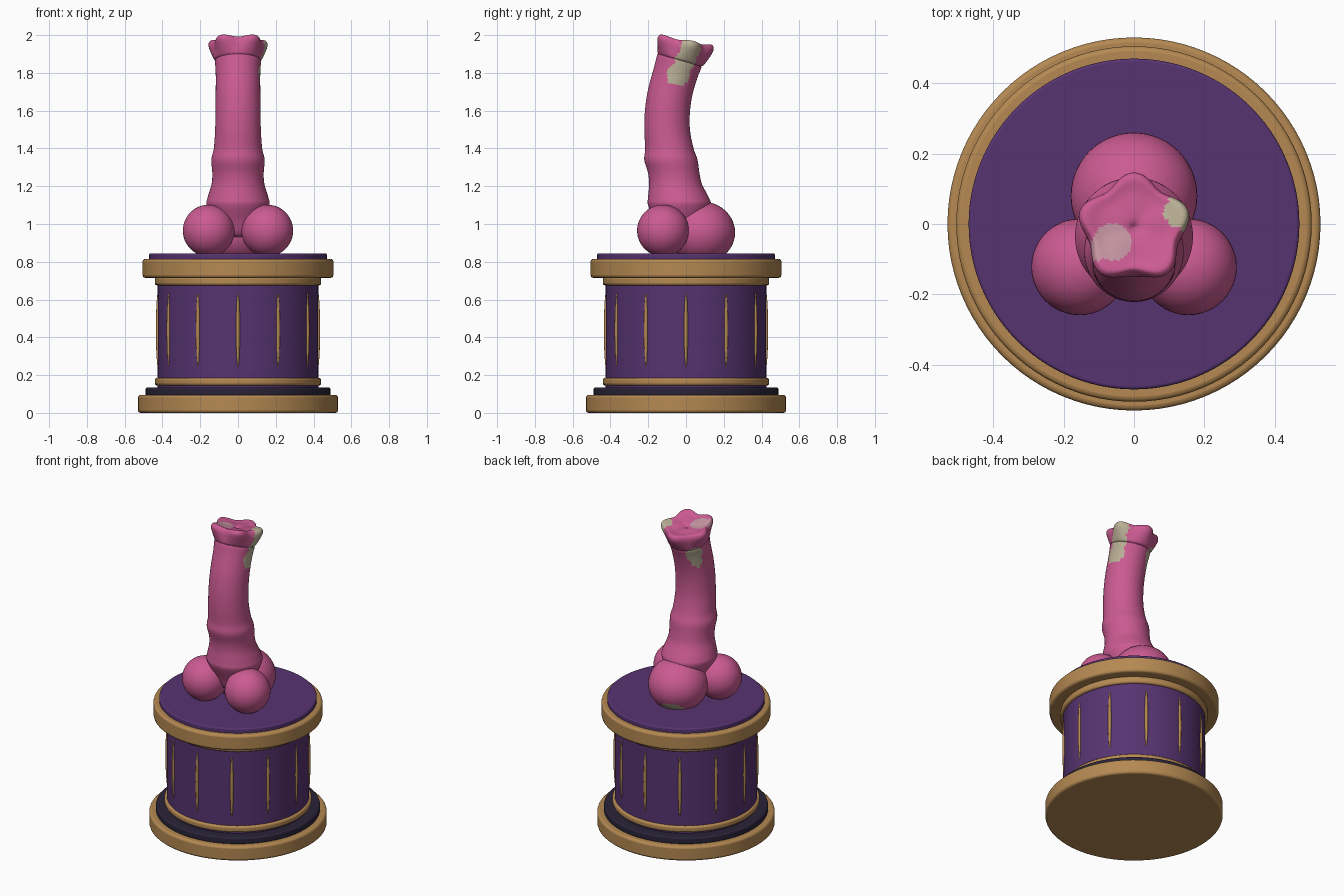
import bpy, bmesh, math
from mathutils import Vector

if "Cube" in bpy.data.objects:
    bpy.data.objects.remove(bpy.data.objects["Cube"])


def material(name, rgb):
    m = bpy.data.materials.new(name)
    m.diffuse_color = (*rgb, 1)
    m.use_nodes = True
    m.node_tree.nodes["Principled BSDF"].inputs["Base Color"].default_value = m.diffuse_color
    return m


GOLD = material("gold", (0.46, 0.25, 0.085))
PURPLE = material("purple", (0.095, 0.034, 0.165))
DARK = material("dark", (0.022, 0.017, 0.04))
PINK = material("pink", (0.60, 0.105, 0.29))
CREAM = material("cream", (0.50, 0.44, 0.31))
PALE = material("pale_pink", (0.56, 0.30, 0.36))


def finish(ob, angle=40):
    bpy.ops.object.select_all(action='DESELECT')
    ob.select_set(True)
    bpy.context.view_layer.objects.active = ob
    bpy.ops.object.shade_smooth_by_angle(angle=math.radians(angle))


def disc(name, r, z0, z1, mat, bevel=0.01):
    bpy.ops.mesh.primitive_cylinder_add(vertices=96, radius=r, depth=z1 - z0,
                                        location=(0, 0, (z0 + z1) / 2))
    ob = bpy.context.object
    ob.name = name
    ob.data.materials.append(mat)
    if bevel:
        b = ob.modifiers.new("bevel", 'BEVEL')
        b.width, b.segments = bevel, 3
        b.limit_method = 'ANGLE'
    finish(ob)
    return ob


def ball(name, loc, scale, mat, rot=0, seg=48):
    bpy.ops.mesh.primitive_uv_sphere_add(segments=seg, ring_count=seg // 2, radius=1,
                                         location=loc, rotation=(0, 0, rot))
    ob = bpy.context.object
    ob.name = name
    ob.scale = scale
    bpy.ops.object.transform_apply(location=True, rotation=True, scale=True)
    ob.data.materials.append(mat)
    finish(ob, 60)
    return ob


def paint(ob, spots):
    """Give faces near each spot another material."""
    for mat, centre, radius in spots:
        if mat.name not in ob.data.materials:
            ob.data.materials.append(mat)
        i = ob.data.materials.find(mat.name)
        for p in ob.data.polygons:
            if (p.center - Vector(centre)).length < radius:
                p.material_index = i


# Round pedestal
disc("base_plate", 0.53, 0.0, 0.095, GOLD, 0.014)
disc("base_step", 0.49, 0.09, 0.135, DARK)
disc("drum", 0.425, 0.13, 0.72, PURPLE, 0)
disc("lower_trim", 0.44, 0.145, 0.185, GOLD, 0.012)
disc("upper_trim", 0.44, 0.675, 0.722, GOLD, 0.012)
disc("cap_plate", 0.505, 0.715, 0.815, GOLD, 0.014)
disc("top_panel", 0.47, 0.80, 0.845, PURPLE, 0.008)

# Slender ribs around the drum
for k in range(12):
    a = k * math.pi / 6
    ball(f"rib_{k + 1}", (0.422 * math.cos(a), 0.422 * math.sin(a), 0.44),
         (0.013, 0.011, 0.205), GOLD, a, 16)

# Three rounded supports
for s, side in ((-1, "left"), (1, "right")):
    ball(f"{side}_sphere", (s * 0.155, -0.122, 0.965), (0.137, 0.137, 0.137), PINK)
back = ball("back_sphere", (0, 0.08, 0.955), (0.18, 0.18, 0.165), PINK)
paint(back, [(CREAM, (-0.04, 0.20, 0.84), 0.07)])

# Curved column: y, z, radius, tilt, lobe amount
profile = [
    (-0.03, 0.93, 0.001, 0, 0), (-0.03, 0.932, 0.07, 0, 0),
    (-0.03, 0.95, 0.105, 0, 0), (-0.03, 1.02, 0.135, 0, 0),
    (-0.035, 1.10, 0.166, 0, 0), (-0.04, 1.14, 0.161, 0, 0),
    (-0.055, 1.21, 0.140, 0, 0), (-0.065, 1.27, 0.136, 0, 0),
    (-0.080, 1.34, 0.141, 0, 0), (-0.088, 1.40, 0.128, 0, 0),
    (-0.10, 1.50, 0.121, 0.02, 0), (-0.098, 1.60, 0.119, 0.07, 0),
    (-0.083, 1.70, 0.118, 0.15, 0), (-0.055, 1.80, 0.118, 0.24, 0),
    (-0.036, 1.86, 0.122, 0.28, 0), (-0.034, 1.867, 0.118, 0.28, 0),
    (-0.030, 1.876, 0.127, 0.28, 0.01), (-0.022, 1.91, 0.139, 0.26, 0.06),
    (-0.014, 1.945, 0.147, 0.22, 0.10), (-0.010, 1.966, 0.142, 0.20, 0.11),
    (-0.009, 1.974, 0.128, 0.20, 0.10), (-0.009, 1.966, 0.095, 0.20, 0.06),
    (-0.009, 1.963, 0.045, 0.20, 0.02), (-0.009, 1.957, 0.018, 0.20, 0),
    (-0.009, 1.944, 0.001, 0.20, 0),
]


def smooth_rows(rows, steps):
    """Catmull-Rom interpolation between profile rows."""
    out = []
    for i in range(len(rows) - 1):
        a, b = rows[max(i - 1, 0)], rows[i]
        c, d = rows[i + 1], rows[min(i + 2, len(rows) - 1)]
        for k in range(steps):
            t = k / steps
            out.append([0.5 * (2 * q + (r - p) * t + (2 * p - 5 * q + 4 * r - s) * t * t
                               + (3 * q - p - 3 * r + s) * t ** 3)
                        for p, q, r, s in zip(a, b, c, d)])
    return out + [list(rows[-1])]


N = 80
bm = bmesh.new()
rings = []
for y, z, r, tilt, lobe in smooth_rows(profile, 5):
    ring = []
    for j in range(N):
        a = 2 * math.pi * j / N
        wave = math.cos(5 * (a - math.pi / 2))
        rr = max(r, 0.001) * (1 + lobe * wave)
        v = rr * math.sin(a)
        ring.append(bm.verts.new((rr * math.cos(a), y + v * math.cos(tilt),
                                  z - v * math.sin(tilt) + 0.05 * lobe * wave)))
    rings.append(ring)
for lo, hi in zip(rings, rings[1:]):
    for j in range(N):
        k = (j + 1) % N
        bm.faces.new((lo[j], lo[k], hi[k], hi[j]))
bm.faces.new(rings[0][::-1])
bm.faces.new(rings[-1])
bmesh.ops.recalc_face_normals(bm, faces=bm.faces)
mesh = bpy.data.meshes.new("column")
bm.to_mesh(mesh)
bm.free()
column = bpy.data.objects.new("column", mesh)
bpy.context.collection.objects.link(column)
mesh.materials.append(PINK)
finish(column, 60)

# Pale patches near the top
paint(column, [
    (CREAM, (0.14, 0.03, 1.93), 0.062), (CREAM, (0.13, 0.00, 1.86), 0.06),
    (CREAM, (0.11, -0.04, 1.79), 0.062),
    (CREAM, (-0.09, 0.04, 1.81), 0.055), (CREAM, (-0.09, 0.01, 1.75), 0.035),
    (PALE, (-0.06, -0.05, 1.98), 0.055), (PALE, (-0.10, -0.07, 1.985), 0.035),
])
